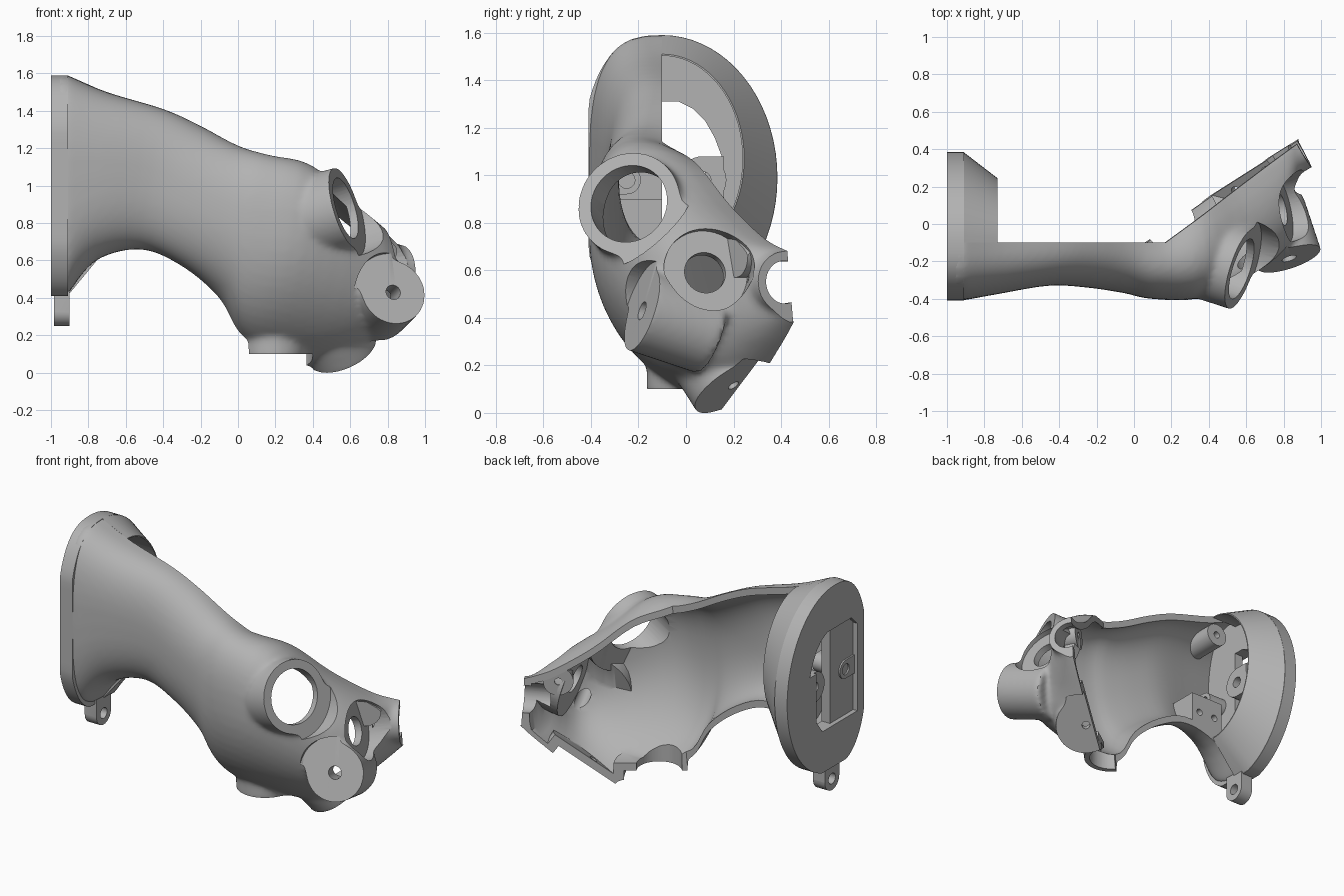
import bpy, bmesh
from math import pi, sin, cos
from mathutils import Vector as V

if "Cube" in bpy.data.objects:
    bpy.data.objects.remove(bpy.data.objects["Cube"])

grey = bpy.data.materials.new("plain grey")
grey.use_nodes = True
grey.diffuse_color = (0.45, 0.45, 0.45, 1)
grey.node_tree.nodes["Principled BSDF"].inputs["Base Color"].default_value = grey.diffuse_color


# Helpers
def loft(name, rings):
    """Closed solid through rings with equal point counts."""
    bm = bmesh.new()
    rows = [[bm.verts.new(p) for p in r] for r in rings]
    n = len(rows[0])
    for a, b in zip(rows, rows[1:]):
        for i in range(n):
            j = (i + 1) % n
            bm.faces.new((a[i], a[j], b[j], b[i]))
    bm.faces.new(rows[0])
    bm.faces.new(rows[-1])
    bmesh.ops.triangulate(bm, faces=bm.faces[:])
    bmesh.ops.recalc_face_normals(bm, faces=bm.faces[:])
    me = bpy.data.meshes.new(name)
    bm.to_mesh(me)
    bm.free()
    me.materials.append(grey)
    ob = bpy.data.objects.new(name, me)
    bpy.context.collection.objects.link(ob)
    return ob


def rod(name, centre, normal, r, out, back, sides=48):
    """Cylinder from `out` in front of a face centre to `back` behind it."""
    n = V(normal).normalized()
    u = n.orthogonal().normalized()
    w = n.cross(u)
    return loft(name, [[V(centre) + n * d + (u * cos(2 * pi * i / sides) + w * sin(2 * pi * i / sides)) * r
                        for i in range(sides)] for d in (out, -back)])


def block(name, lo, hi):
    return loft(name, [[(x, lo[1], lo[2]), (x, hi[1], lo[2]), (x, hi[1], hi[2]), (x, lo[1], hi[2])]
                       for x in (lo[0], hi[0])])


def bake(ob):
    dg = bpy.context.evaluated_depsgraph_get()
    me = bpy.data.meshes.new_from_object(ob.evaluated_get(dg))
    ob.modifiers.clear()
    ob.data = me


def combine(ob, other, op):
    m = ob.modifiers.new("combine", "BOOLEAN")
    m.operation, m.solver, m.object = op, "EXACT", other
    bake(ob)
    bpy.data.objects.remove(other)


def cut(ob, other):
    combine(ob, other, "DIFFERENCE")


def add(ob, other):
    combine(ob, other, "UNION")


def spline(keys, steps=4):
    """Catmull-Rom through rows of vectors."""
    out = []
    for i in range(len(keys) - 1):
        q = [keys[max(0, min(len(keys) - 1, i + k))] for k in (-1, 0, 1, 2)]
        for s in range(steps):
            t = s / steps
            out.append([(b * 2 + (c - a) * t + (a * 2 - b * 5 + c * 4 - d) * t * t
                         + (b * 3 - a - c * 3 + d) * t ** 3) / 2 for a, b, c, d in zip(*q)])
    return out + [keys[-1]]


# Arm stations: upper rim, lower rim, forward bulge
def station(top, low, bulge):
    return [V(top), V(low), V(bulge)]


STATIONS = [station((x, -.1, zt), (xb, -.1, zb), (0, -d, lift)) for x, zt, xb, zb, d, lift in (
    (-.91, 1.59, -.91, .42, .308, 0), (-.7, 1.5, -.76, .6, .275, 0), (-.4, 1.41, -.52, .66, .23, 0),
    (-.2, 1.32, -.3, .57, .24, 0), (0, 1.21, -.1, .4, .27, .05), (.17, 1.14, .02, .2, .3, .13))] + [
    station((.36, .03, 1.06), (.2, -.02, .1), (.08, -.4, .2)),
    station((.55, .17, .88), (.42, .14, .04), (.17, -.41, .13)),
    station((.75, .3, .74), (.6, .25, .1), (.17, -.37, .05)),
    station((.87, .39, .68), (.78, .37, .27), (.02, -.24, -.03)),
    station((.91, .43, .64), (.9, .44, .4), (.01, -.08, -.01))]


def section(row, inset, back):
    top, low, bulge = row
    mid, h = (top + low) / 2, (top - low) / 2
    power = max(.68, min(.9, .68 + .3 * (mid.x + .9)))
    h = h * max(.1, 1 - inset / h.length)
    d = bulge * max(.1, 1 - inset / bulge.length)
    b = -bulge.normalized() * back
    arc = [pi * i / 24 for i in range(25)]
    pts = [mid + h * (abs(cos(t)) ** power * (1 if cos(t) > 0 else -1)) + d * max(0, sin(t)) ** power
           for t in arc]
    return pts + [mid - h + b, mid + h + b]


rows = spline(STATIONS)
root = [[v + V((-.06, 0, 0)) for v in rows[0][:2]] + [rows[0][2]]]
arm = loft("arm_shell", [section(r, 0, .06) for r in root + rows])
cavity = loft("cavity", [section(r, .045, .2) for r in rows[:-3]])

# Bosses: centre, outward normal, outer radius, hole radius, length
BOSSES = [
    ((.575, -.24, .88), (.9, -.29, .27), .224, .168, .38),
    ((.83, -.185, .43), (.3, -.9, .3), .177, .04, .32),
    ((.79, .08, .59), (.9, .2, .25), .142, .088, .16),
    ((.885, .415, .55), (.87, .5, .05), .13, .09, .1),
    ((.56, .2, .115), (.35, .5, -.79), .19, .025, .2),
    ((.19, .005, .1), (0, 0, -1), .17, .135, .22)]
for c, n, r, hole, length in BOSSES:
    add(arm, rod("boss", c, n, r, .03, length))
    cut(cavity, rod("floor", c, n, r + .1, .2, .045))

# Blend bosses into the arm, then hollow and trim
m = arm.modifiers.new("blend", "REMESH")
m.mode, m.voxel_size = "VOXEL", .016
m = arm.modifiers.new("soften", "SMOOTH")
m.factor, m.iterations = .5, 10
bake(arm)
cut(arm, cavity)
for c, n, r, hole, length in BOSSES:
    cut(arm, rod("trim", c, n, r + .04, .15, 0))
    cut(arm, rod("bore", c, n, hole, .1, length + .06))

# Screw mounts inside the arm, kept within its wall
lower = block("lower_mount", (-.8, -.38, .5), (-.56, -.1, .9))
upper = rod("upper_mount", (-.76, -.1, 1.39), (0, 1, 0), .075, 0, .25)
rim = rod("rim_mount", (.72, .29, .66), (-.57, .81, 0), .09, .02, .1)
for mount, holes, n in ((lower, ((-.74, -.1, .78), (-.62, -.1, .78)), (0, 1, 0)),
                        (upper, ((-.76, -.1, 1.39),), (0, 1, 0)),
                        (rim, ((.72, .29, .66),), (-.57, .81, 0))):
    combine(mount, loft("core", [section(r, .02, .06) for r in rows]), "INTERSECT")
    for p in holes:
        cut(mount, rod("bore", p, n, .022, .08, .09, 24))

# Open the back along a straight and a slanted plane
for part in (arm, rim):
    cut(part, loft("back_cutter", [
        [(-1.2, -.1, z), (x, -.1, z), (x + 1.05, .635, z), (x + 1.05, 2, z), (-1.2, 2, z)]
        for x, z in ((.035, -.1), (.18, 1.25), (.18, 1.8))]))


# End plate outline, flat on the front side
def oval(x, width=.485, middle=.99, height=.6):
    pts = []
    for i in range(72):
        c, s = cos(2 * pi * i / 72), sin(2 * pi * i / 72)
        if c >= 0:
            y, z = -.1 + width * c, s
        else:
            y, z = max(-.41, -.1 - .34 * abs(c) ** .75), (1 if s > 0 else -1) * abs(s) ** .85
        pts.append(V((x, y, max(middle + height * z, .41))))
    return pts


plate = loft("end_plate", [oval(-1), oval(-.91)])
window = [(-.34, .68), (-.34, 1.25), (-.28, 1.31), (-.03, 1.31), (.03, 1.28), (.08, 1.23), (.12, 1.16),
          (.15, 1.08), (.08, 1.08), (.08, .76), (.02, .68)]
cut(plate, loft("window", [[(x, y, z) for y, z in window] for x in (-1.1, -.8)]))

# Posts standing in the window, each tied to the nearest wall
for name, y, z, r, wall in (("inner_post", .07, .98, .1, .16), ("front_post", -.25, .98, .06, -.38)):
    post = rod(name, (-.78, y, z), (1, 0, 0), r, 0, .2, 32)
    add(post, block("tie", (-.98, min(y, wall), z - r), (-.78, max(y, wall), z + r)))
    cut(post, rod("bore", (-.78, y, z), (1, 0, 0), .035, .05, .3, 24))

# Tapered hood behind the plate
hood = loft("plate_hood", [oval(-.912), oval(-.73, .345, 1.07, .44)])
cut(hood, loft("hood_cavity", [oval(-.95, .338, 1.07, .433), oval(-.7, .338, 1.07, .433)]))
cut(hood, block("front_half", (-1.2, -1, 0), (-.5, -.1, 2)))

# Hanging tab with a hole
tab = rod("hanging_tab", (-.9, -.1, .325), (1, 0, 0), .075, 0, .085, 32)
add(tab, block("tab_neck", (-.985, -.175, .325), (-.9, -.025, .47)))
cut(tab, rod("bore", (-.9, -.1, .325), (1, 0, 0), .035, .05, .2, 24))

# Smooth shading with sharp edges kept
for ob in bpy.context.collection.objects:
    ob.select_set(ob.type == "MESH" and ob.active_material == grey)
bpy.context.view_layer.objects.active = arm
bpy.ops.object.shade_smooth_by_angle(angle=.6)
